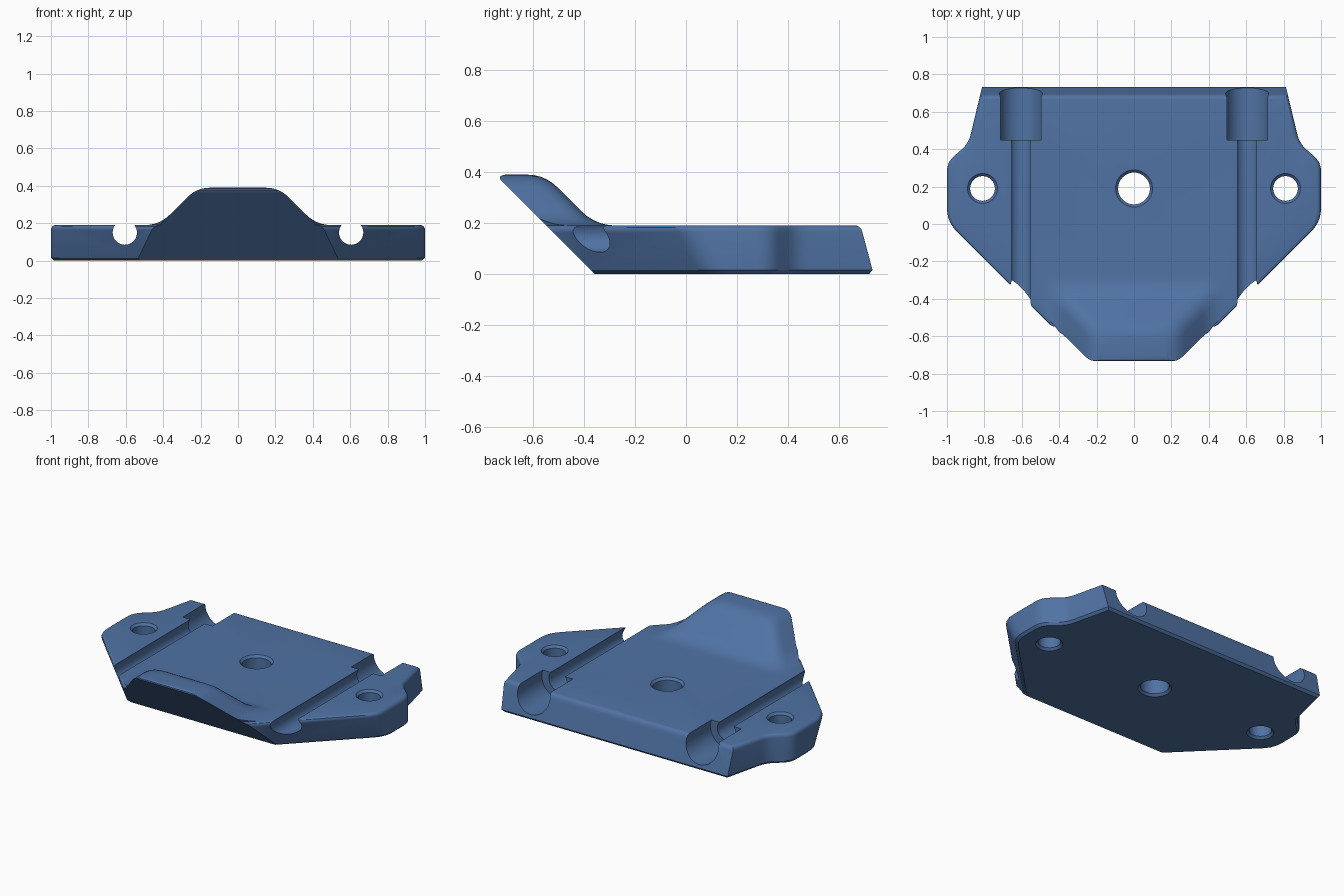
import bpy, bmesh, math
from mathutils import Vector

if "Cube" in bpy.data.objects:
    bpy.data.objects.remove(bpy.data.objects["Cube"])

blue = bpy.data.materials.new("steel blue")
blue.diffuse_color = (0.08, 0.17, 0.37, 1)
blue.use_nodes = True
blue.node_tree.nodes["Principled BSDF"].inputs["Base Color"].default_value = blue.diffuse_color


def loft(name, rings):
    """Closed solid through a stack of rings with equal point counts."""
    bm = bmesh.new()
    loops = [[bm.verts.new(p) for p in ring] for ring in rings]
    n = len(loops[0])
    for a, b in zip(loops, loops[1:]):
        for i in range(n):
            j = (i + 1) % n
            bm.faces.new((a[i], a[j], b[j], b[i]))
    bm.faces.new(loops[0][::-1])
    bm.faces.new(loops[-1])
    bmesh.ops.recalc_face_normals(bm, faces=bm.faces)
    mesh = bpy.data.meshes.new(name)
    bm.to_mesh(mesh)
    bm.free()
    mesh.materials.append(blue)
    ob = bpy.data.objects.new(name, mesh)
    bpy.context.collection.objects.link(ob)
    return ob


def bend(p0, p1, p2, n=5):
    """Points of a soft corner at p1."""
    a, b, c = Vector(p0), Vector(p1), Vector(p2)
    return [tuple(a * (1 - t) ** 2 + b * 2 * t * (1 - t) + c * t * t)
            for t in (i / n for i in range(n + 1))]


def soften(pts, radii):
    """Round the inner corners of an open path."""
    out = [pts[0]]
    for p, c, q, r in zip(pts, pts[1:], pts[2:], radii):
        p, c, q = Vector(p), Vector(c), Vector(q)
        out += bend(c + (p - c).normalized() * r, c, c + (q - c).normalized() * r)
    return out + [pts[-1]]


def mirrored(half, z):
    return [(x, y, z) for x, y in half] + [(-x, y, z) for x, y in reversed(half)]


def boolean(target, tool, operation):
    mod = target.modifiers.new("cut", 'BOOLEAN')
    mod.operation, mod.solver, mod.object = operation, 'EXACT', tool
    bpy.context.view_layer.objects.active = target
    bpy.ops.object.modifier_apply(modifier=mod.name)
    bpy.data.objects.remove(tool)


# Plate with the raised nose: slab rings, then hump rings with soft foot and crest
def hump_ring(w, back, front, r, z):
    return mirrored([(w, front)] + bend((w, back - r), (w, back), (w - r, back)), z)


rings = [hump_ring(1.3, 1.2, -1.2, 0.1, z) for z in (-0.2, 0.19)]
slope = bend((0, 0.19), (0.08, 0.19), (0.137, 0.247)) + \
    bend((0.23, 0.34), (0.28, 0.39), (0.35, 0.39))
rings += [hump_ring(0.5 - s, -0.275 - s, -1.1 + 0.3 * s, 0.08, z) for s, z in slope]
plate = loft("mounting_plate", rings)


# Outline walls: undercut front diagonals, eared sides, rounded top rim
def outline(z, inset):
    c = 0.9 + 0.52 * max(z, 0) - 1.4 * inset
    e = 1 - inset
    half = soften([(c - 0.8, -0.8), (e, e - c), (e, 0.33),
                   (0.885 - inset, 0.43), (0.796 - inset, 0.8)],
                  (0.07, 0.05, 0.05))
    return mirrored(half, z)


R = 0.0255
rim = [(0.165 + R * math.sin(a), R * (1 - math.cos(a)))
       for a in (math.radians(22.5 * i) for i in range(5))]
levels = [(-0.05, 0.015), (0, 0.015), (0.015, 0)] + rim + [(0.5, R)]
boolean(plate, loft("outline_cutter", [outline(z, i) for z, i in levels]), 'INTERSECT')

# Side profile: sloped nose underside, leaning back face
back_rim = bend((0.693, 0.165), (0.686, 0.1905), (0.662, 0.1905), 4)
side = [(-0.36, 0), (-0.718, 0.358)] + \
    bend((-0.725, 0.365), (-0.745, 0.388), (-0.705, 0.3905), 4) + \
    [(-0.705, 0.45), (0.662, 0.45)] + back_rim[::-1] + [(0.733, 0.015), (0.72, 0)]
boolean(plate, loft("side_cutter", [[(x, y, z) for y, z in side] for x in (-1.5, 1.5)]),
        'INTERSECT')


def circle(r, n=48):
    return [(r * math.cos(2 * math.pi * i / n), r * math.sin(2 * math.pi * i / n))
            for i in range(n)]


# Rod channels with wider sockets at the back
for x in (-0.605, 0.605):
    for r, y0, y1 in ((0.065, -1, 0.5), (0.115, 0.45, 1)):
        tool = loft("channel_cutter",
                    [[(x + u, y, 0.15 + v) for u, v in circle(r)] for y in (y0, y1)])
        boolean(plate, tool, 'DIFFERENCE')

# Bolt holes with chamfered rims
for x, r in ((0, 0.085), (-0.81, 0.066), (0.81, 0.066)):
    steps = [(r + 0.034, -0.02), (r, 0.014), (r, 0.176), (r + 0.034, 0.21)]
    tool = loft("hole_cutter",
                [[(x + u, 0.19 + v, z) for u, v in circle(q)] for q, z in steps])
    boolean(plate, tool, 'DIFFERENCE')

# Smooth shading with crisp edges
bpy.ops.object.select_all(action='DESELECT')
plate.select_set(True)
bpy.context.view_layer.objects.active = plate
bpy.ops.object.shade_smooth_by_angle(angle=math.radians(30))
